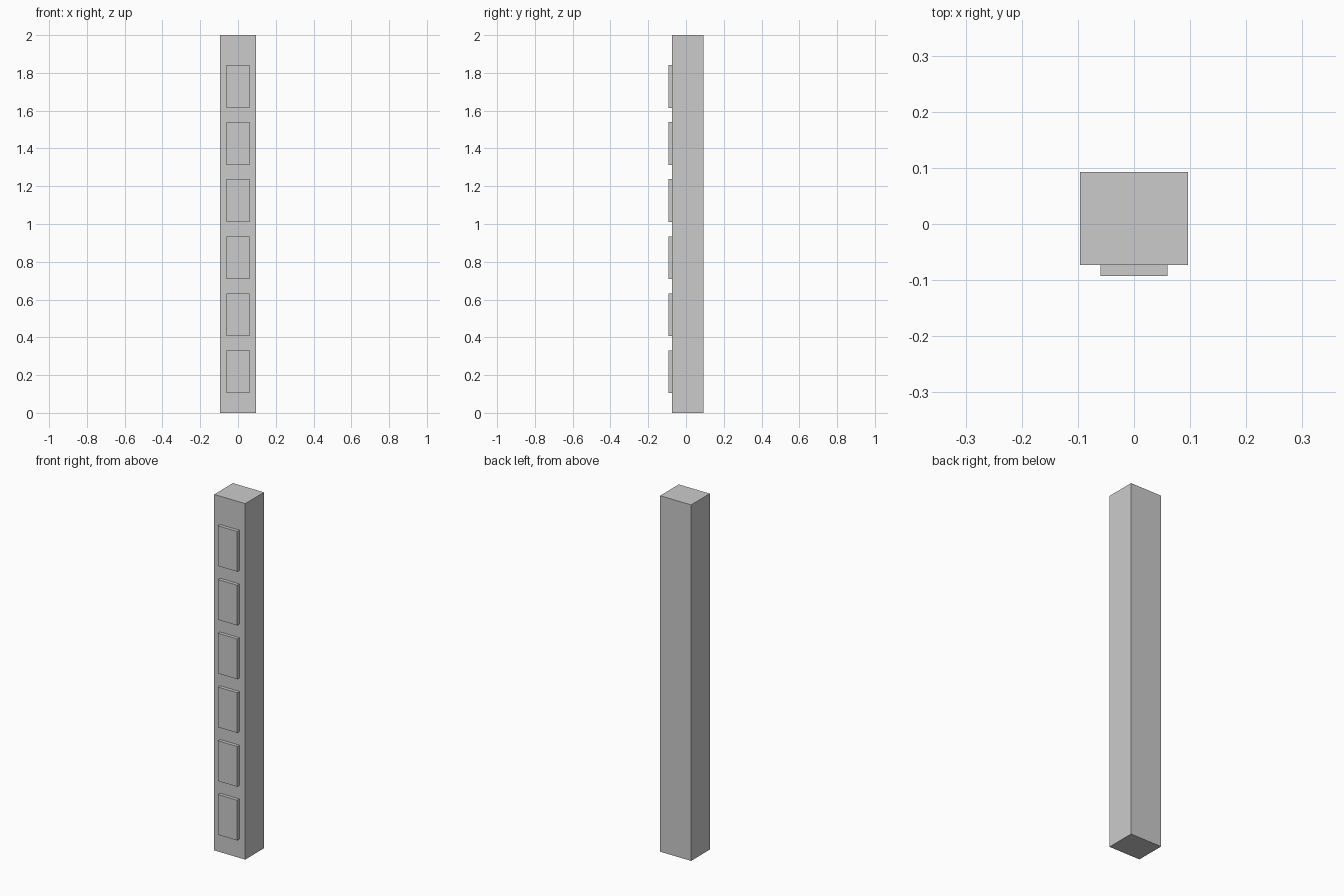
import bpy

if "Cube" in bpy.data.objects:
    bpy.data.objects.remove(bpy.data.objects["Cube"])


def box(name, lo, hi):
    """Axis-aligned box between two corners."""
    centre = [(a + b) / 2 for a, b in zip(lo, hi)]
    bpy.ops.mesh.primitive_cube_add(size=1, location=centre)
    obj = bpy.context.object
    obj.name = name
    obj.scale = [b - a for a, b in zip(lo, hi)]
    bpy.ops.object.transform_apply(location=False, rotation=False, scale=True)
    return obj


HALF_W = 0.0965
FRONT, BACK = -0.0735, 0.0925
PANEL_FRONT = -0.0925
PANEL_HALF_W = 0.06
PANEL_H, PITCH, FIRST_Z = 0.226, 0.302, 0.105

# Tall square post
box("post", (-HALF_W, FRONT, 0), (HALF_W, BACK, 2))

# Six raised panels up the front face
for i in range(6):
    z = FIRST_Z + i * PITCH
    box(f"front_panel_{i + 1}",
        (-PANEL_HALF_W, PANEL_FRONT, z),
        (PANEL_HALF_W, FRONT, z + PANEL_H))
